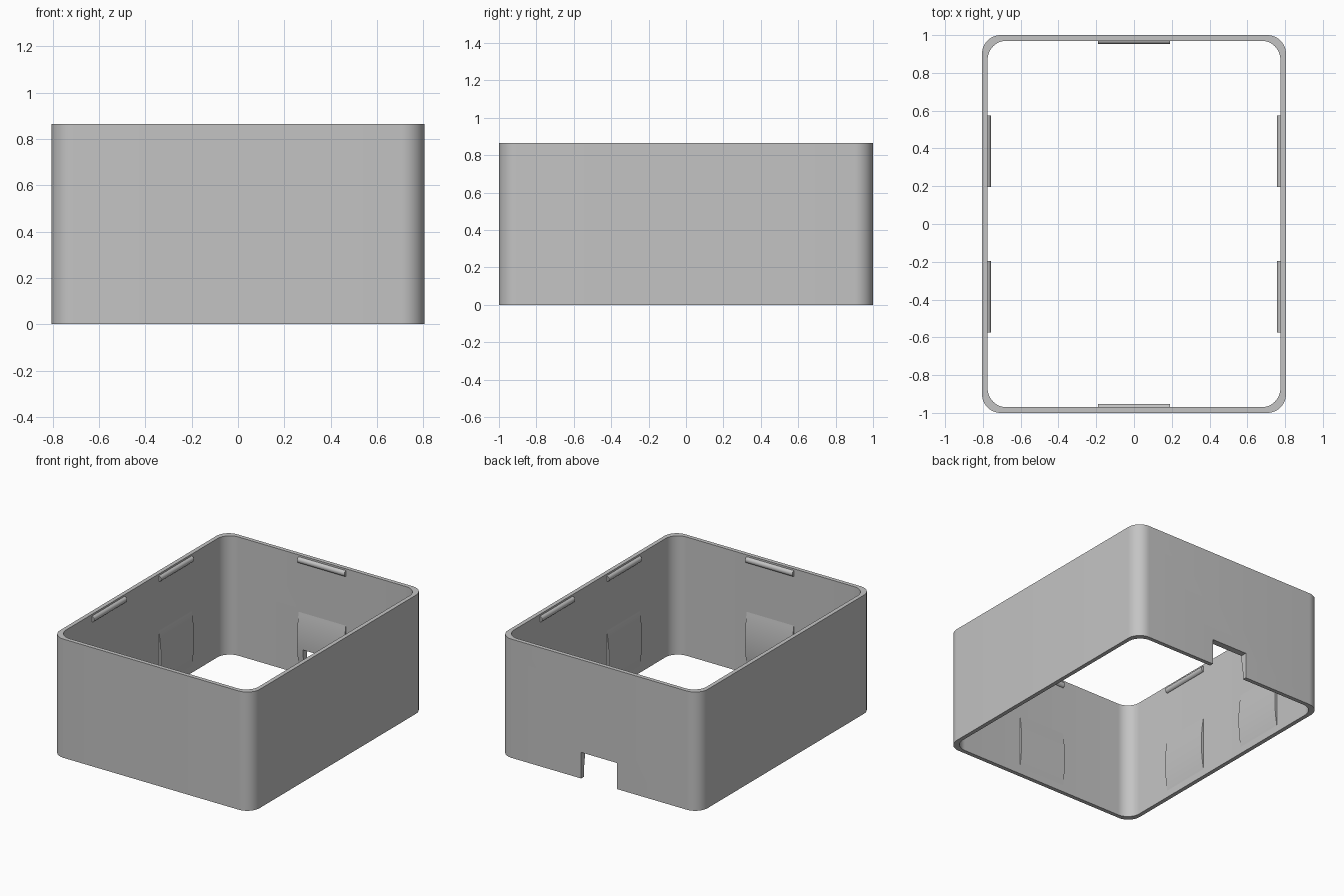
import bpy, bmesh, math
from mathutils import Matrix, Vector

if "Cube" in bpy.data.objects:
    bpy.data.objects.remove(bpy.data.objects["Cube"], do_unlink=True)

HALF_X, HALF_Y, HEIGHT, WALL, RADIUS = 0.805, 1.0, 0.865, 0.03, 0.1
CORNER_STEPS = 12

grey = bpy.data.materials.new("grey plastic")
grey.use_nodes = True
colour = (0.55, 0.55, 0.55, 1)
grey.diffuse_color = colour
grey.node_tree.nodes["Principled BSDF"].inputs["Base Color"].default_value = colour


def finish(bm, name):
    """Turn a bmesh into a shaded grey object."""
    bmesh.ops.recalc_face_normals(bm, faces=bm.faces)
    mesh = bpy.data.meshes.new(name)
    bm.to_mesh(mesh)
    bm.free()
    mesh.materials.append(grey)
    obj = bpy.data.objects.new(name, mesh)
    bpy.context.collection.objects.link(obj)
    return obj


def smooth(obj):
    bpy.ops.object.select_all(action='DESELECT')
    obj.select_set(True)
    bpy.context.view_layer.objects.active = obj
    bpy.ops.object.shade_smooth_by_angle(angle=math.radians(30))


def rounded_loop(bm, hx, hy, z):
    """Ring of vertices around a rounded rectangle."""
    ring = []
    for quarter, (sx, sy) in enumerate([(1, 1), (-1, 1), (-1, -1), (1, -1)]):
        for i in range(CORNER_STEPS + 1):
            a = math.pi / 2 * (quarter + i / CORNER_STEPS)
            ring.append(bm.verts.new((sx * (hx - RADIUS) + RADIUS * math.cos(a),
                                      sy * (hy - RADIUS) + RADIUS * math.sin(a), z)))
    return ring


def make_shell():
    """Open rectangular sleeve with rounded corners."""
    bm = bmesh.new()
    inner = (HALF_X - WALL, HALF_Y - WALL)
    outer = (HALF_X, HALF_Y)
    rings = [rounded_loop(bm, *size, z) for size, z in
             [(outer, 0), (outer, HEIGHT), (inner, HEIGHT), (inner, 0)]]
    for k, ring in enumerate(rings):
        other = rings[(k + 1) % 4]
        for i in range(len(ring)):
            j = (i + 1) % len(ring)
            bm.faces.new((ring[i], ring[j], other[j], other[i]))
    return finish(bm, "outer_wall")


def make_swell(name, location, angle, z, half_height, depth, steps):
    """Bar with an arched section, lying on the inside of a wall."""
    bm = bmesh.new()
    sink, half_width = 0.005, 0.19
    radius = (half_height ** 2 + depth ** 2) / (2 * depth)
    sweep = math.asin(half_height / radius)
    section = [(-sink, -half_height)]
    for i in range(steps + 1):
        a = sweep * (2 * i / steps - 1)
        section.append((radius * math.cos(a) - radius + depth, radius * math.sin(a)))
    section.append((-sink, half_height))
    ends = [[bm.verts.new((d, side * half_width, h)) for d, h in section] for side in (-1, 1)]
    for end in ends:
        bm.faces.new(end)
    for i in range(len(section)):
        j = (i + 1) % len(section)
        bm.faces.new((ends[0][i], ends[0][j], ends[1][j], ends[1][i]))
    place = Matrix.Translation(Vector((*location, z))) @ Matrix.Rotation(angle, 4, 'Z')
    bmesh.ops.transform(bm, matrix=place, verts=bm.verts)
    return finish(bm, name)


def cut(obj, cutter):
    mod = obj.modifiers.new("notch", 'BOOLEAN')
    mod.operation = 'DIFFERENCE'
    mod.solver = 'EXACT'
    mod.object = cutter
    bpy.ops.object.select_all(action='DESELECT')
    obj.select_set(True)
    bpy.context.view_layer.objects.active = obj
    bpy.ops.object.modifier_apply(modifier=mod.name)


# Cutter for the cable notch at the bottom of the back wall
bm = bmesh.new()
bmesh.ops.create_cube(bm, size=1, matrix=Matrix.Translation((0, HALF_Y, 0.09))
                      @ Matrix.Diagonal((0.29, 0.3, 0.2, 1)))
cutter = finish(bm, "notch_cutter")
cutter.hide_render = True

shell = make_shell()
cut(shell, cutter)
smooth(shell)

# Snap ridges near the rim and shallow pads low down, on all four walls
ix, iy = HALF_X - WALL, HALF_Y - WALL
spots = {
    "front": ((0, -iy), math.pi / 2),
    "back": ((0, iy), -math.pi / 2),
    "left_front": ((ix, -0.385), math.pi),
    "left_back": ((ix, 0.385), math.pi),
    "right_front": ((-ix, -0.385), 0),
    "right_back": ((-ix, 0.385), 0),
}
for spot, (location, angle) in spots.items():
    smooth(make_swell(spot + "_snap_ridge", location, angle, 0.83, 0.022, 0.018, 10))
    pad = make_swell(spot + "_pad", location, angle, 0.25, 0.2, 0.018, 16)
    if spot == "back":
        cut(pad, cutter)
    smooth(pad)

bpy.data.objects.remove(cutter, do_unlink=True)
